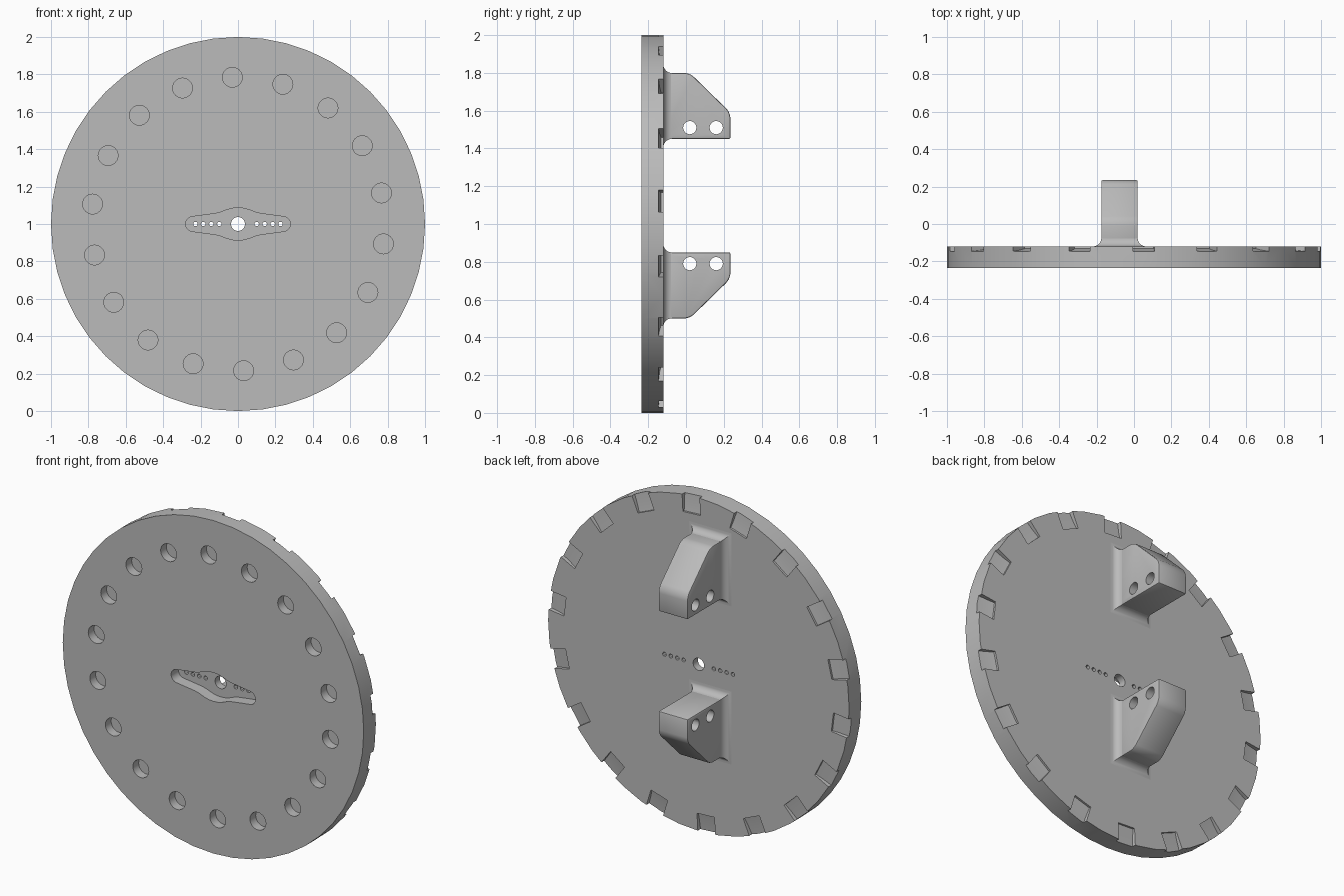
import bpy, bmesh
from math import sin, cos, pi, radians
from mathutils import Vector, Matrix

if "Cube" in bpy.data.objects:
    bpy.data.objects.remove(bpy.data.objects["Cube"])

FRONT, BACK, HUB_Z = -0.235, -0.12, 1.0
STEPS = 18

grey = bpy.data.materials.new("plain grey")
grey.use_nodes = True
grey.diffuse_color = (0.5, 0.5, 0.5, 1)
grey.node_tree.nodes["Principled BSDF"].inputs["Base Color"].default_value = (0.5, 0.5, 0.5, 1)


def prism(bm, points, direction):
    """Closed prism from an outline swept along a vector."""
    base = bm.faces.new([bm.verts.new(p) for p in points])
    top = bmesh.ops.extrude_face_region(bm, geom=[base])["geom"]
    verts = [g for g in top if isinstance(g, bmesh.types.BMVert)]
    bmesh.ops.translate(bm, verts=verts, vec=direction)


def circle(cx, cz, r, y, n):
    return [(cx + r * cos(2 * pi * i / n), y, cz + r * sin(2 * pi * i / n)) for i in range(n)]


def finish(bm, name):
    bmesh.ops.recalc_face_normals(bm, faces=bm.faces)
    mesh = bpy.data.meshes.new(name)
    bm.to_mesh(mesh)
    bm.free()
    mesh.materials.append(grey)
    obj = bpy.data.objects.new(name, mesh)
    bpy.context.collection.objects.link(obj)
    return obj


def select(obj):
    bpy.ops.object.select_all(action='DESELECT')
    obj.select_set(True)
    bpy.context.view_layer.objects.active = obj


def cut(obj, bm):
    cutter = finish(bm, "cutter")
    cutter.hide_render = True
    select(obj)
    mod = obj.modifiers.new("cut", 'BOOLEAN')
    mod.operation, mod.solver, mod.object = 'DIFFERENCE', 'EXACT', cutter
    bpy.ops.object.modifier_apply(modifier=mod.name)
    bpy.data.objects.remove(cutter)


def smooth(obj, angle=30):
    select(obj)
    bpy.ops.object.shade_smooth_by_angle(angle=radians(angle))


# Wheel disc
bm = bmesh.new()
prism(bm, circle(0, HUB_Z, 1, FRONT, 48), (0, BACK - FRONT, 0))
disc = finish(bm, "wheel_disc")

# Blind round pockets on the front, and the arm-shaped recess
bm = bmesh.new()
for i in range(STEPS):
    a = radians(92.2) + 2 * pi * i / STEPS
    prism(bm, circle(0.785 * cos(a), HUB_Z + 0.785 * sin(a), 0.053, FRONT - 0.05, 24), (0, 0.105, 0))
quarter = [(0.24 + 0.04 * sin(t), 0.04 * cos(t)) for t in (radians(15 * k) for k in range(6, 0, -1))]
quarter += [(0.12, 0.056), (0.09, 0.064), (0.06, 0.076), (0.03, 0.084)]
half = quarter + [(0, 0.086)] + [(-x, z) for x, z in reversed(quarter)]
outline = half + [(x, -z) for x, z in reversed(half[1:-1])]
prism(bm, [(x, FRONT - 0.05, HUB_Z + z) for x, z in outline], (0, 0.12, 0))
cut(disc, bm)

# Axle hole and the rows of small screw holes
bm = bmesh.new()
prism(bm, circle(0, HUB_Z, 0.037, -0.4, 24), (0, 0.5, 0))
for side in (-1, 1):
    for k in range(4):
        prism(bm, circle(side * (0.1 + 0.0425 * k), HUB_Z, 0.012, -0.4, 12), (0, 0.5, 0))
cut(disc, bm)

# Rim notches on the back, with floors falling toward the rim
bm = bmesh.new()
for i in range(STEPS):
    turn = Matrix.Rotation(-radians(87) - 2 * pi * i / STEPS, 4, 'Y')
    move = Matrix.Translation((0, 0, HUB_Z)) @ turn
    side = [(0.895, 0.0), (0.895, BACK - 0.012), (0.94, BACK - 0.02),
            (1.0, BACK - 0.026), (1.1, BACK - 0.028), (1.1, 0.0)]
    prism(bm, [move @ Vector((r, y, -0.058)) for r, y in side], turn @ Vector((0, 0, 0.116)))
cut(disc, bm)
smooth(disc)

# Bracket lugs on the back: the lower one is the upper one mirrored
X0, X1, R = -0.175, 0.02, 0.045
for name, flip in (("upper", 1), ("lower", -1)):
    def height(z):
        return 1.15 + flip * z

    bm = bmesh.new()
    side = [(BACK - 0.02, 0.3), (0.235, 0.3), (0.235, 0.44), (0.02, 0.65), (BACK - 0.02, 0.65)]
    prism(bm, [(X0, y, height(z)) for y, z in side], (X1 - X0, 0, 0))
    bm.normal_update()
    corners = [e for e in bm.edges if abs(e.verts[0].co.x - e.verts[1].co.x) > 0.1
               and abs(e.verts[0].co.z - 1.15) > 0.4 and e.verts[0].co.y > 0]
    bmesh.ops.bevel(bm, geom=corners, offset=0.03, segments=5, profile=0.5, affect='EDGES')
    lug = finish(bm, name + "_lug")
    select(lug)
    bevel = lug.modifiers.new("soft edges", 'BEVEL')
    bevel.width, bevel.segments, bevel.limit_method = 0.008, 2, 'ANGLE'
    bpy.ops.object.modifier_apply(modifier=bevel.name)

    # Cross holes with chamfered mouths
    bm = bmesh.new()
    for y in (0.02, 0.16):
        for x, r, length in ((X0 - 0.05, 0.035, 0.3), (X0 - 0.01, 0.04, 0.016), (X1 - 0.006, 0.04, 0.016)):
            ring = circle(y, height(0.36), r, x, 24)
            if length > 0.1:
                prism(bm, [(p[1], p[0], p[2]) for p in ring], (length, 0, 0))
    cut(lug, bm)
    smooth(lug, 40)

    # Concave fillet flaring into the disc
    bm = bmesh.new()
    z0, z1 = sorted((height(0.3), height(0.65)))
    rings = []
    for k in range(8):
        t = radians(15 * min(k, 6))
        d = R * (1 - cos(t)) - 0.0005
        y = BACK + R * (1 - sin(t)) - (0.01 if k == 7 else 0)
        rings.append([bm.verts.new(p) for p in ((X0 - d, y, z0 - d), (X1 + d, y, z0 - d),
                                                (X1 + d, y, z1 + d), (X0 - d, y, z1 + d))])
    for a, b in zip(rings, rings[1:]):
        for i in range(4):
            bm.faces.new((a[i], a[(i + 1) % 4], b[(i + 1) % 4], b[i]))
    bm.faces.new(rings[0])
    bm.faces.new(rings[-1])
    smooth(finish(bm, name + "_lug_fillet"))
